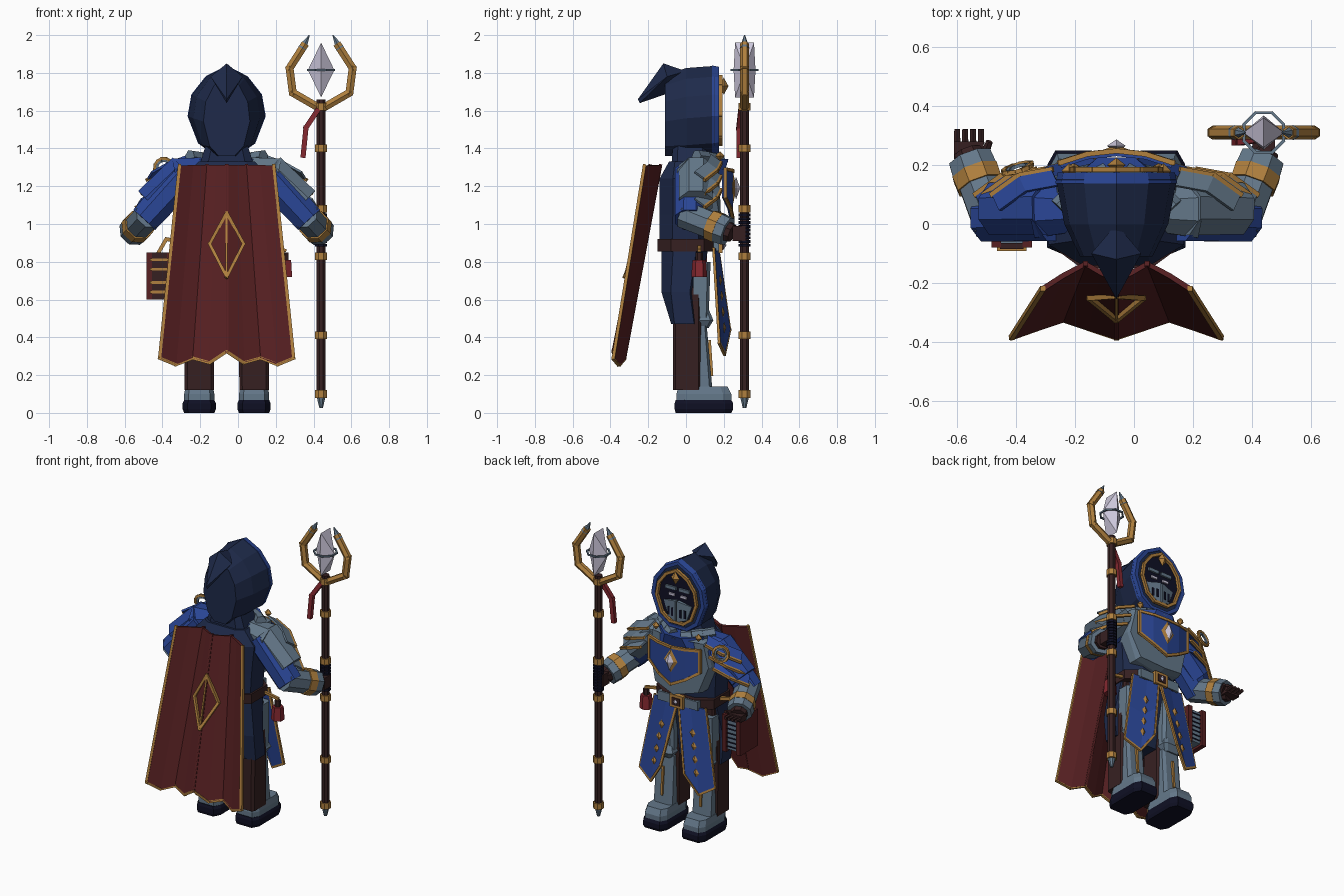
import bpy, bmesh, math
from mathutils import Vector as V

if "Cube" in bpy.data.objects:
    bpy.data.objects.remove(bpy.data.objects["Cube"])

SHIFT = V((-0.06, 0, 0))  # the body stands left of the staff


def material(name, hexcode):
    rgb = [int(hexcode[i:i + 2], 16) / 255 for i in (0, 2, 4)]
    col = [c / 12.92 if c < 0.04 else ((c + 0.055) / 1.055) ** 2.4 for c in rgb] + [1]
    m = bpy.data.materials.new(name)
    m.use_nodes = True
    m.diffuse_color = col
    m.node_tree.nodes["Principled BSDF"].inputs["Base Color"].default_value = col
    return m


NAVY, BLUE = material("navy cloth", "1e2a4a"), material("blue cloth", "2a4696")
STEEL, GOLD = material("steel", "64788a"), material("gold", "b0803e")
BROWN, CAPE = material("brown leather", "362021"), material("cape red", "572022")
RED, CRYSTAL = material("bright red", "852830"), material("crystal", "cdc8dc")
BLACK = material("sole black", "0f1024")


def obj(name, verts, faces, mat, hull=False):
    bm = bmesh.new()
    vs = [bm.verts.new(V(v) + SHIFT) for v in verts]
    if hull:
        bmesh.ops.convex_hull(bm, input=vs)
    else:
        for f in faces:
            bm.faces.new([vs[i] for i in f])
    bmesh.ops.recalc_face_normals(bm, faces=bm.faces)
    me = bpy.data.meshes.new(name)
    bm.to_mesh(me)
    bm.free()
    me.materials.append(mat)
    o = bpy.data.objects.new(name, me)
    bpy.context.collection.objects.link(o)
    return o


def loft(name, rings, mat):
    n = len(rings[0])
    faces = [(k * n + i, k * n + (i + 1) % n, (k + 1) * n + (i + 1) % n, (k + 1) * n + i)
             for k in range(len(rings) - 1) for i in range(n)]
    faces += [tuple(range(n)), tuple(range((len(rings) - 1) * n, len(rings) * n))]
    return obj(name, [p for r in rings for p in r], faces, mat)


def box(name, c, s, mat):
    corners = [(-1, -1), (1, -1), (1, 1), (-1, 1)]
    return loft(name, [[(c[0] + x * s[0] / 2, c[1] + y * s[1] / 2, c[2] + z * s[2] / 2)
                        for x, y in corners] for z in (-1, 1)], mat)


def oct_ring(hx, y0, y1, z, cut=0.3):
    """Chamfered rectangle centred on x, at one height."""
    c, cy, hy = 1 - cut, (y0 + y1) / 2, (y1 - y0) / 2
    q = [(1, -c), (1, c), (c, 1), (-c, 1), (-1, c), (-1, -c), (-c, -1), (c, -1)]
    return [(x * hx, cy + y * hy, z) for x, y in q]


def circle(c, d, r, n=8):
    d = V(d).normalized()
    u = d.cross((0, 1, 0) if abs(d.y) < 0.9 else (0, 0, 1)).normalized()
    w = d.cross(u)
    a = [2 * math.pi * (i + 0.5) / n for i in range(n)]
    return [V(c) + u * r * math.cos(t) + w * r * math.sin(t) for t in a]


def limb(name, a, b, r1, r2, mat, n=8):
    d = V(b) - V(a)
    return loft(name, [circle(a, d, r1, n), circle(b, d, r2, n)], mat)


def tube(name, pts, r, mat, closed=False, n=4):
    verts, faces = [], []
    pts = [V(p) for p in pts]
    for a, b in zip(pts, pts[1:] + pts[:1] if closed else pts[1:]):
        d = (b - a).normalized()
        k = len(verts)
        verts += circle(a - d * r / 2, d, r, n) + circle(b + d * r / 2, d, r, n)
        faces += [(k + i, k + (i + 1) % n, k + n + (i + 1) % n, k + n + i) for i in range(n)]
        faces += [tuple(range(k, k + n)), tuple(range(k + n, k + 2 * n))]
    return obj(name, verts, faces, mat)


def sheet(name, rows, thick, mat):
    w = len(rows[0])
    faces = [(j * w + i, j * w + i + 1, (j + 1) * w + i + 1, (j + 1) * w + i)
             for j in range(len(rows) - 1) for i in range(w - 1)]
    o = obj(name, [p for r in rows for p in r], faces, mat)
    m = o.modifiers.new("thickness", "SOLIDIFY")
    m.thickness, m.offset = thick, 0
    return o


def gem(name, c, rx, ry, rz, mat):
    c = V(c)
    return obj(name, [c + V(p) for s in (-1, 1) for p in ((s * rx, 0, 0), (0, s * ry, 0), (0, 0, s * rz))],
               [], mat, hull=True)


def mirror(pts):
    return pts + [(-x, z) for x, z in reversed(pts) if x]


# Hood, hollow in front, with rim and folded tip
OUT = mirror([(0, 1.85), (0.11, 1.79), (0.185, 1.69), (0.205, 1.57), (0.15, 1.42), (0.07, 1.36)])


def hood_ring(y, kx, kz, mid=1.59):
    return [(x * kx, y, mid + (z - mid) * kz) for x, z in OUT]


loft("hood", [hood_ring(-0.11, 0.6, 0.87, 1.36), hood_ring(0, 0.86, 0.95, 1.36), hood_ring(0.15, 1, 0.95),
              hood_ring(0.168, 0.86, 0.84), hood_ring(0.168, 0.7, 0.72), hood_ring(0.09, 0.68, 0.68)], NAVY)
loft("hood_rim", [hood_ring(0.138, 1.01, 0.96), hood_ring(0.175, 0.97, 0.93), hood_ring(0.175, 0.84, 0.84),
                  hood_ring(0.13, 0.82, 0.82)], BLUE)
obj("hood_tip", [(0, -0.12, 1.85), (0.085, -0.1, 1.78), (-0.085, -0.1, 1.78), (0, -0.255, 1.66),
                 (0, -0.245, 1.64), (0, -0.1, 1.69), (0, 0.0, 1.81)], [], NAVY, hull=True)
tube("hood_trim", hood_ring(0.185, 0.72, 0.72), 0.013, GOLD, closed=True)
gem("hood_gem", (0, 0.2, 1.73), 0.032, 0.025, 0.045, GOLD)

# Face in shadow with a visor
loft("face_shadow", [hood_ring(0.12, 0.69, 0.7), hood_ring(0.17, 0.69, 0.7)], BLACK)
for s in (-1, 1):
    loft("visor_half", [[(s * x, y - x * 0.2, z) for x, z in ((0.006, 1.43), (0.07, 1.45), (0.105, 1.55), (0.006, 1.57))]
                        for y in (0.14, 0.195)], STEEL)
    box("eye", (s * 0.045, 0.172, 1.6), (0.045, 0.015, 0.016), CRYSTAL)
    box("brow", (s * 0.05, 0.172, 1.645), (0.08, 0.02, 0.022), STEEL)
    for i in range(2):
        box("visor_slit", (s * (0.03 + i * 0.03), 0.187 - i * 0.006, 1.49), (0.014, 0.012, 0.055), BLACK)

# Torso, neck and coat
loft("torso", [oct_ring(0.2, -0.14, 0.13, 0.86, 0.5), oct_ring(0.21, -0.14, 0.14, 1.05, 0.5),
               oct_ring(0.23, -0.14, 0.14, 1.24, 0.5), oct_ring(0.15, -0.09, 0.12, 1.33)], NAVY)
loft("neck", [oct_ring(0.16, -0.08, 0.14, 1.26), oct_ring(0.11, -0.07, 0.11, 1.42)], NAVY)
loft("gorget", [oct_ring(0.19, -0.06, 0.2, 1.26, 0.5), oct_ring(0.16, -0.06, 0.225, 1.345, 0.6)], BLUE)
loft("coat_skirt", [oct_ring(0.235, -0.078, 0.06, 0.47, 0.25), oct_ring(0.235, -0.13, 0.07, 0.64, 0.5),
                    oct_ring(0.205, -0.13, 0.12, 0.88, 0.5)], NAVY)
loft("belt", [oct_ring(0.215, -0.15, 0.165, z, 0.45) for z in (0.855, 0.92)], BROWN)
box("belt_plate", (0, 0.16, 0.888), (0.3, 0.03, 0.06), STEEL)
box("buckle", (0, 0.178, 0.888), (0.1, 0.03, 0.085), GOLD)
box("buckle_inset", (0, 0.194, 0.888), (0.06, 0.008, 0.05), BROWN)
gem("buckle_gem", (0, 0.2, 0.888), 0.015, 0.015, 0.02, CRYSTAL)

# Breastplate with curved blue panel and emblem
PLATE = mirror([(0, 1.34), (0.2, 1.33), (0.23, 1.16), (0.17, 0.98), (0, 0.94)])
loft("breastplate", [[(x * k, y - x * x * b, 1.14 + (z - 1.14) * k) for x, z in PLATE]
                     for y, k, b in ((0.06, 1, 0), (0.16, 1, 0.4), (0.225, 0.95, 1.3))], STEEL)


def chest(x, z, lift=0.0):
    return (x, 0.24 + lift - 1.1 * x * x, z)


sheet("chest_panel", [[chest(x, z) for x, z in zip((-0.19, -0.1, 0, 0.1, 0.19), zs)] for zs in
                      ((1.29, 1.285, 1.28, 1.285, 1.29), (1.14, 1.08, 1.03, 1.08, 1.14))], 0.02, BLUE)
tube("chest_trim", [chest(x, z, 0.008) for x, z in mirror([(0, 1.28), (0.1, 1.285), (0.19, 1.29), (0.19, 1.14),
                                                           (0.1, 1.08), (0, 1.03)])], 0.012, GOLD, closed=True)
gem("emblem_back", (0, 0.25, 1.19), 0.05, 0.018, 0.08, GOLD)
gem("emblem", (0, 0.265, 1.19), 0.032, 0.022, 0.06, CRYSTAL)
for s in (-1, 1):
    for i in range(3):
        limb("collar_plate", (s * (0.03 + i * 0.055), 0.18 - i * 0.035, 1.335 + i * 0.008),
             (s * (0.085 + i * 0.055), 0.145 - i * 0.045, 1.343 + i * 0.008), 0.035, 0.035, STEEL, 6)
    gem("collar_stud", (s * 0.16, 0.18, 1.36), 0.026, 0.026, 0.026, GOLD)

# Split tabard with trim and small badges
for s in (-1, 1):
    top, low, drop = (0.006, 0.09, 0.19), (0.09, 0.18, 0.28), (0.44, 0.31, 0.37)

    def tab(i, t, lift=0.0):
        return (s * (top[i] + (low[i] - top[i]) * t), 0.17 + lift + 0.062 * t - (0.012 + 0.016 * t) * i,
                0.87 + (drop[i] - 0.87) * t)

    sheet("tabard_panel", [[tab(i, t) for i in range(3)] for t in (0, 0.5, 1)], 0.014, BLUE)
    tube("tabard_trim", [tab(0, 0), tab(0, 1), tab(1, 1), tab(2, 1), tab(2, 0)], 0.01, GOLD)
    for t in (0.3, 0.45, 0.6, 0.75):
        gem("tabard_badge", tab(1, t, 0.01), 0.022, 0.01, 0.03, GOLD)

# Legs, greaves and boots
for s in (-1, 1):
    x = s * 0.145

    def at(rings):
        return [[(p[0] + x, p[1], p[2]) for p in r] for r in rings]

    loft("trouser", at([oct_ring(0.078, -0.07, 0.08, 0.12, 0.2), oct_ring(0.08, -0.07, 0.08, 0.48, 0.2),
                        oct_ring(0.055, -0.04, 0.08, 0.85, 0.2)]), BROWN)
    loft("greave", at([oct_ring(0.07, 0.04, 0.14, 0.12), oct_ring(0.065, 0.04, 0.11, 0.46)]), STEEL)
    loft("thigh_plate", at([oct_ring(0.07, 0.03, 0.12, 0.5), oct_ring(0.07, 0.02, 0.13, 0.8)]), STEEL)
    loft("knee_guard", at([oct_ring(0.05, 0.04, 0.12, 0.45), oct_ring(0.075, 0.04, 0.145, 0.49),
                           oct_ring(0.05, 0.04, 0.12, 0.55)]), STEEL)
    tube("greave_trim", [(x, 0.137, 0.2), (x, 0.125, 0.38)], 0.01, GOLD)
    loft("boot", at([oct_ring(0.08, -0.05, 0.24, 0.06), oct_ring(0.08, -0.05, 0.24, 0.1),
                     oct_ring(0.072, -0.04, 0.22, 0.14)]), STEEL)
    loft("sole", at([oct_ring(0.08, -0.055, 0.24, 0), oct_ring(0.088, -0.06, 0.25, 0.02),
                     oct_ring(0.088, -0.06, 0.25, 0.05), oct_ring(0.08, -0.055, 0.24, 0.068)]), BLACK)

# Arms: sleeves, layered pauldrons, gauntlets
for s, mat in ((-1, BLUE), (1, STEEL)):
    a, b, c = V((s * 0.21, 0.03, 1.27)), V((s * 0.42, 0.02, 1.04)), V((s * 0.495, 0.22, 0.96))
    d = b - a
    limb("sleeve", a, b + d * 0.08, 0.095, 0.085, BLUE)
    limb("shoulder_cap", (s * 0.12, 0.05, 1.28), (s * 0.27, 0.05, 1.25), 0.08, 0.105, mat)
    limb("upper_pauldron", a + V((s * 0.012, 0.025, 0.015)), a + d * 0.8 + V((s * 0.03, 0.03, 0.025)), 0.1, 0.095, mat)
    for i in range(3):
        rim = [V((s * (x + 0.028 * i), y, z - 0.072 * i)) for x, y, z in
               ((0.22, 0.185, 1.325), (0.33, 0.165, 1.285), (0.42, 0.1, 1.235))]
        sheet("pauldron_plate", [[p + V((-s * 0.025, -0.055, 0.04)) for p in rim], rim], 0.012, mat)
        tube("pauldron_trim", rim, 0.012, GOLD)
    f = c - b
    limb("forearm", b - f * 0.15, b + f * 0.6, 0.078, 0.076, STEEL)
    limb("cuff_band", b + f * 0.55, b + f * 0.78, 0.084, 0.086, GOLD)
    limb("gauntlet_cuff", b + f * 0.76, c, 0.084, 0.08, STEEL)
    limb("wrist", c, c + f * 0.12, 0.055, 0.05, BROWN)
box("palm", (-0.5, 0.25, 0.945), (0.1, 0.06, 0.04), BROWN)
for i in range(4):
    limb("finger", (-0.54 + i * 0.027, 0.27, 0.945), (-0.54 + i * 0.027, 0.322, 0.95), 0.013, 0.011, BROWN, 6)
limb("thumb", (-0.45, 0.23, 0.95), (-0.43, 0.28, 0.97), 0.016, 0.012, BROWN, 6)
box("fist", (0.5, 0.28, 0.95), (0.075, 0.07, 0.08), BROWN)

# Open ring badge on the shoulder
FACING = (-0.3, 1, 0.25)
tube("shoulder_ring", circle((-0.335, 0.19, 1.3), FACING, 0.05, 12), 0.01, GOLD, closed=True)
tube("shoulder_inner_ring", circle((-0.335, 0.188, 1.3), FACING, 0.035, 12), 0.008, STEEL, closed=True)

# Pleated cape with trim and diamond
HALF = [(-0.25, -0.22, -0.355, -0.385, 0.29), (-0.18, -0.175, -0.27, -0.355, 0.255), (-0.105, -0.135, -0.18, -0.325, 0.29),
        (-0.052, -0.165, -0.09, -0.355, 0.265), (0, -0.19, 0, -0.385, 0.325)]
COLS = HALF + [(-p[0], p[1], -p[2], p[3], p[4]) for p in HALF[3::-1]]


def cape(col, t):
    x0, y0, x1, y1, z1 = col
    return (x0 + (x1 - x0) * t, y0 + (y1 - y0) * t, 1.31 + (z1 - 1.31) * t)


sheet("cape", [[cape(p, t) for p in COLS] for t in (0, 1)], 0.018, CAPE)
tube("cape_trim", [cape(COLS[0], 0)] + [cape(p, 1) for p in COLS] + [cape(COLS[-1], 0)], 0.012, GOLD)
for i in (2, 4, 6):
    tube("cape_fold", [cape(COLS[i], t) for t in (0, 1)], 0.012, CAPE)
tube("cape_diamond", [(0, -0.245, 1.06), (0.09, -0.252, 0.895), (0, -0.325, 0.72), (-0.09, -0.252, 0.895)],
     0.012, GOLD, closed=True)
tube("cape_diamond_line", [(0, -0.245, 1.06), (0, -0.325, 0.72)], 0.007, GOLD)

# Book on the left hip, flask on the right
box("book_pages", (-0.355, 0.015, 0.725), (0.075, 0.16, 0.22), STEEL)
for i in range(7):
    box("page_line", (-0.355, 0.096, 0.635 + i * 0.03), (0.075, 0.006, 0.008), BLACK)
for x in (-0.408, -0.302):
    box("book_cover", (x, 0.015, 0.725), (0.032, 0.19, 0.25), CAPE)
box("book_spine", (-0.355, -0.075, 0.725), (0.08, 0.02, 0.25), BROWN)
for z in (0.64, 0.69, 0.76, 0.81):
    box("book_band", (-0.355, -0.083, z), (0.1, 0.018, 0.014), GOLD)
tube("book_strap", [(-0.36, -0.02, 0.85), (-0.32, 0, 0.92), (-0.2, 0.02, 0.9)], 0.014, GOLD)
limb("flask", (0.31, 0.07, 0.72), (0.31, 0.07, 0.81), 0.042, 0.036, RED, 6)
limb("flask_neck", (0.31, 0.07, 0.81), (0.31, 0.07, 0.85), 0.02, 0.02, BROWN, 6)
tube("flask_strap", [(0.2, 0.07, 0.88), (0.31, 0.07, 0.86)], 0.012, GOLD)

# Staff with rings, grip, open crown and crystal
SX, SY = 0.5, 0.31


def pole(name, z0, z1, r, mat, r2=None):
    limb(name, (SX, SY, z0), (SX, SY, z1), r, r2 or r, mat)


pole("staff_shaft", 0.08, 1.66, 0.025, BROWN)
pole("staff_tip", 0.025, 0.08, 0.01, STEEL, 0.024)
for z in (0.1, 0.41, 0.83, 1.08, 1.4, 1.62):
    pole("staff_ring", z - 0.02, z + 0.02, 0.034, GOLD)
for i in range(9):
    pole("staff_grip", 0.88 + i * 0.02, 0.895 + i * 0.02, 0.034, BLACK)
for s in (-1, 1):
    tube("crown_arm", [(SX + s * x, SY, z) for x, z in ((0.02, 1.62), (0.15, 1.695), (0.167, 1.825), (0.09, 1.945))],
         0.024, GOLD, n=6)
    limb("crown_tip", (SX + s * 0.1, SY, 1.93), (SX + s * 0.062, SY, 2.0), 0.026, 0.003, STEEL, 6)
obj("staff_crystal", [(SX, SY + e * 0.05, z) for e in (-1, 1) for z in (1.67, 1.96)] +
    [(SX + e * 0.07, SY, 1.815) for e in (-1, 1)] + [(SX, SY + e * 0.058, 1.815) for e in (-1, 1)], [], CRYSTAL, hull=True)
tube("crystal_band", circle((SX, SY, 1.815), (0, 0, 1), 0.073, 8), 0.007, STEEL, closed=True)
tube("staff_ribbon", [(SX - 0.02, SY - 0.02, 1.6), (SX - 0.08, SY - 0.03, 1.51), (SX - 0.095, SY - 0.03, 1.36)], 0.019, RED)
